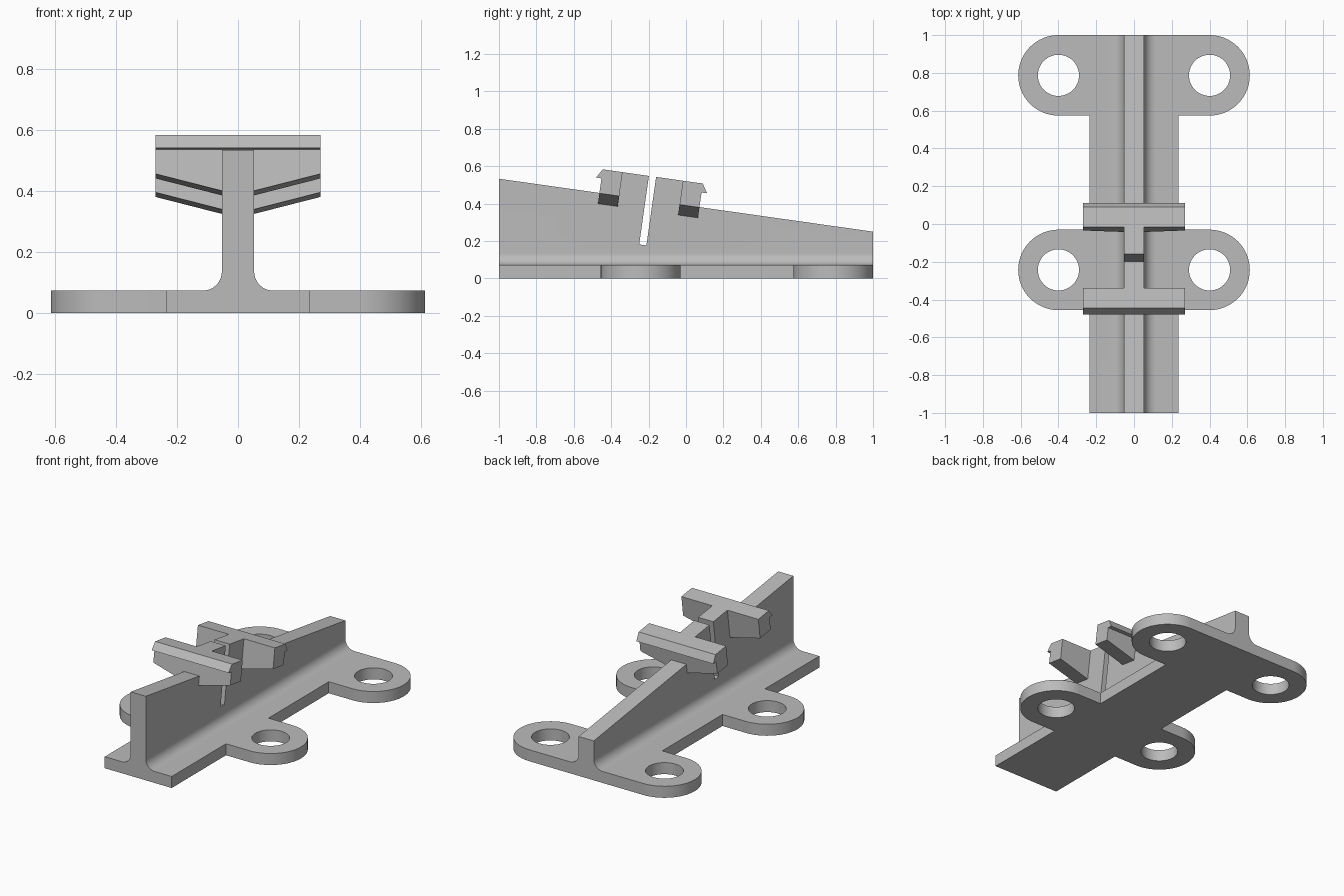
import bpy, bmesh
from math import atan, cos, sin, pi, radians
from mathutils import Matrix, Vector

cube = bpy.data.objects.get("Cube")
if cube:
    bpy.data.objects.remove(cube, do_unlink=True)

grey = bpy.data.materials.new("plain grey")
grey.use_nodes = True
colour = (0.5, 0.5, 0.5, 1)
grey.diffuse_color = colour
grey.node_tree.nodes["Principled BSDF"].inputs["Base Color"].default_value = colour

SLOPE = 0.1415          # fall of the rail top from front to back
BASE = 0.073            # base plate thickness
WEB = 0.053             # half width of the upright web
FLANGE = 0.235          # half width of the base strip
CLIP = 0.54             # length of the clip block along the slope
tilt = Matrix.Translation((0, -0.445, 0.583)) @ Matrix.Rotation(-atan(SLOPE), 4, "X")


def prism(name, points, direction, cuts=(), matrix=None):
    """Extrude a closed outline, then trim it with (point, outward normal) planes."""
    bm = bmesh.new()
    face = bm.faces.new([bm.verts.new(p) for p in points])
    out = bmesh.ops.extrude_face_region(bm, geom=[face])
    moved = [v for v in out["geom"] if isinstance(v, bmesh.types.BMVert)]
    bmesh.ops.translate(bm, verts=moved, vec=direction)
    for point, normal in cuts:
        geom = bm.verts[:] + bm.edges[:] + bm.faces[:]
        cut = bmesh.ops.bisect_plane(bm, geom=geom, plane_co=point,
                                     plane_no=normal, clear_outer=True)
        edges = [e for e in cut["geom_cut"] if isinstance(e, bmesh.types.BMEdge)]
        bmesh.ops.contextual_create(bm, geom=edges)
    bmesh.ops.recalc_face_normals(bm, faces=bm.faces[:])
    mesh = bpy.data.meshes.new(name)
    bm.to_mesh(mesh)
    bm.free()
    mesh.materials.append(grey)
    obj = bpy.data.objects.new(name, mesh)
    if matrix:
        obj.matrix_world = matrix
    bpy.context.collection.objects.link(obj)
    return obj


def combine(target, tool, operation):
    """Apply a boolean and discard the tool."""
    bpy.context.view_layer.update()
    mod = target.modifiers.new("Boolean", "BOOLEAN")
    mod.operation, mod.solver, mod.object = operation, "EXACT", tool
    bpy.context.view_layer.objects.active = target
    bpy.ops.object.modifier_apply(modifier=mod.name)
    bpy.data.objects.remove(tool, do_unlink=True)


def arc(cx, cy, r, start, end, steps):
    angles = [radians(start + (end - start) * i / steps) for i in range(steps + 1)]
    return [(cx + r * cos(a), cy + r * sin(a)) for a in angles]


def slope_box(name, half_x, u0, u1, v0, v1):
    """Box aligned with the sloping top."""
    pts = [(-half_x, u0, v0), (-half_x, u1, v0), (-half_x, u1, v1), (-half_x, u0, v1)]
    return prism(name, pts, (2 * half_x, 0, 0), matrix=tilt)


# Rail: flange, filleted web, and sloping top
fillet = 0.062
half = [(FLANGE, 0), (FLANGE, BASE)]
half += arc(WEB + fillet, BASE + fillet, fillet, 270, 180, 14) + [(WEB, 0.7)]
outline = half + [(-x, z) for x, z in reversed(half)]
bracket = prism("clip_bracket", [(x, -1, z) for x, z in outline], (0, 2, 0),
                cuts=[((0, -1, 0.533), (0, SLOPE, 1))])

# Mounting ears, each a rounded tab with a bolt hole
ear_r, ear_x = 0.213, 0.4
for y in (0.787, -0.243):
    for side in (1, -1):
        tab = [(0.15, y - ear_r)] + arc(ear_x, y, ear_r, -90, 90, 32) + [(0.15, y + ear_r)]
        ear = prism("ear", [(side * px, py, 0) for px, py in tab], (0, 0, BASE))
        ring = arc(ear_x, y, 0.109, 0, 360, 48)[:-1]
        hole = prism("hole", [(side * px, py, -0.1) for px, py in ring], (0, 0, 0.3))
        combine(ear, hole, "DIFFERENCE")
        combine(bracket, ear, "UNION")

# Raised clip block on the web
combine(bracket, slope_box("clip_block", WEB, 0, CLIP, 0, -0.25), "UNION")

# Hooked cross wings with rising undersides
wing_x = 0.27
hook = [(0, 0), (-0.029, -0.047), (0, -0.049), (0, -0.21), (0.107, -0.21), (0.107, 0)]
trims = [((s * wing_x, 0, -0.129), (s * 0.258, 0, -1)) for s in (1, -1)]
for rear in (False, True):
    pts = [(-wing_x, CLIP - u if rear else u, v) for u, v in hook]
    wing = prism("wing", pts, (2 * wing_x, 0, 0), cuts=trims, matrix=tilt)
    combine(bracket, wing, "UNION")

# Slot that lets the two clip halves flex
combine(bracket, slope_box("slot", 0.1, 0.249, 0.288, 0.1, -0.37), "DIFFERENCE")

# Smooth the fillets and rounds, keep the edges crisp
bpy.ops.object.select_all(action="DESELECT")
bracket.select_set(True)
bpy.context.view_layer.objects.active = bracket
bpy.ops.object.shade_smooth_by_angle(angle=radians(25))
weighted = bracket.modifiers.new("Weighted normals", "WEIGHTED_NORMAL")
weighted.keep_sharp = True
